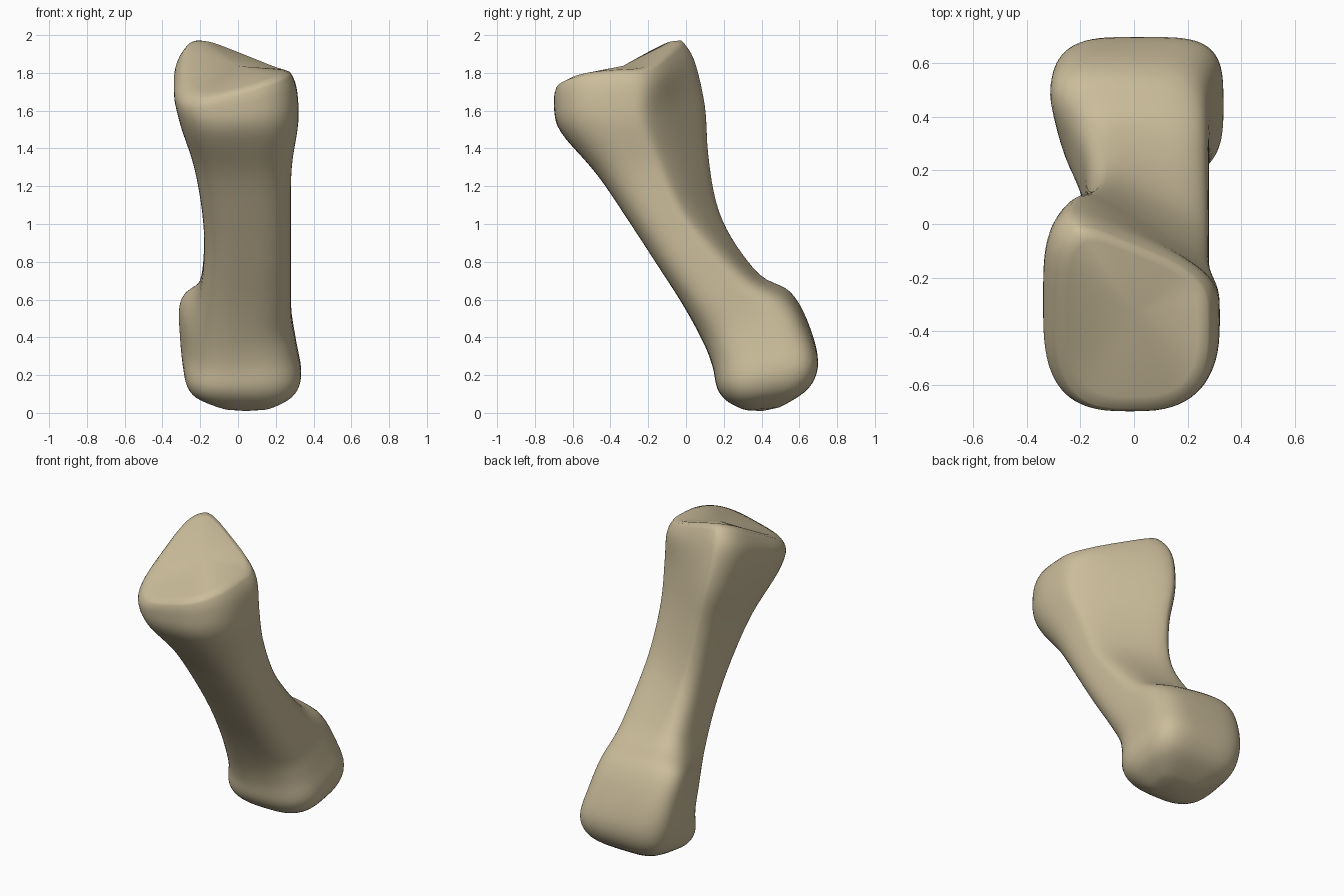
import bpy, bmesh, math
from mathutils import Vector

if "Cube" in bpy.data.objects:
    bpy.data.objects.remove(bpy.data.objects["Cube"], do_unlink=True)

SIDES = 72
FRONT_ROUND, BACK_ROUND = .68, .52

# Bone surface material
mat = bpy.data.materials.new("bone_tan")
mat.use_nodes = True
tan = (0.60, 0.51, 0.33, 1)
mat.diffuse_color = tan
mat.node_tree.nodes["Principled BSDF"].inputs["Base Color"].default_value = tan

# Cross-sections from the upper joint to the lower one:
# front y, front z, back y, back z, min x, max x, back slant, twist, knob flare
SECTIONS = [
    (-.69, 1.71, -.01, 1.95, -.28, .27, .28, .07, 0),
    (-.70, 1.63, .07, 1.85, -.34, .31, .32, .05, 0),
    (-.665, 1.49, .13, 1.62, -.31, .32, .40, .02, 0),
    (-.47, 1.26, .14, 1.38, -.235, .285, .42, 0, 0),
    (-.30, 1.01, .175, 1.13, -.19, .28, .38, 0, 0),
    (-.15, .78, .25, .94, -.18, .28, .26, 0, 0),
    (-.015, .57, .40, .73, -.20, .28, .12, .01, .01),
    (.09, .38, .56, .63, -.22, .285, .05, .03, .12),
    (.14, .25, .655, .46, -.24, .31, .03, .03, .10),
    (.165, .13, .70, .27, -.275, .335, 0, .01, .02),
    (.22, .06, .65, .13, -.23, .29, 0, 0, 0),
    (.31, .015, .50, .03, -.08, .17, 0, 0, 0),
]


def power(c, p):
    return math.copysign(abs(c) ** p, c)


def ring(section):
    fy, fz, by, bz, x0, x1, slant, twist, flare = section
    points = []
    for i in range(SIDES):
        t = math.tau * i / SIDES
        p = BACK_ROUND if math.sin(t) > 0 else FRONT_ROUND
        a, b = power(math.cos(t), p), power(math.sin(t), p)
        v = (1 + b) / 2
        lift = twist * a * (2 * v - 1)
        x = (x0 + x1) / 2 + a * (x1 - x0) / 2 - flare * max(0, -a) * v
        v -= slant * v * v * max(0, a + .7) / 1.7
        points.append(Vector((x, fy + (by - fy) * v, fz + (bz - fz) * v - lift)))
    return points


def spline(p0, p1, p2, p3, t):
    return .5 * (2 * p1 + (p2 - p0) * t + (2 * p0 - 5 * p1 + 4 * p2 - p3) * t * t
                 + (3 * p1 - p0 - 3 * p2 + p3) * t ** 3)


# Shaft with both joint ends, lofted smoothly through the sections
bm = bmesh.new()
keys = [ring(s) for s in SECTIONS]
last = len(keys) - 1
rings = []
for k in range(last):
    near = [keys[max(k - 1, 0)], keys[k], keys[k + 1], keys[min(k + 2, last)]]
    for step in range(5):
        rings.append([spline(*q, step / 5) for q in zip(*near)])
rings.append(keys[-1])
loops = [[bm.verts.new(p) for p in r] for r in rings]
for upper, lower in zip(loops, loops[1:]):
    for i in range(SIDES):
        j = (i + 1) % SIDES
        bm.faces.new((upper[i], lower[i], lower[j], upper[j]))

# Dished upper joint face and rounded lower end
for loop, centre in ((loops[0], (0, -.30, 1.85)), (loops[-1], (.04, .40, 0))):
    tip = bm.verts.new(centre)
    for i in range(SIDES):
        bm.faces.new((loop[i], loop[(i + 1) % SIDES], tip))
bmesh.ops.recalc_face_normals(bm, faces=bm.faces)

mesh = bpy.data.meshes.new("bone")
bm.to_mesh(mesh)
bm.free()
mesh.materials.append(mat)
bone = bpy.data.objects.new("bone", mesh)
bpy.context.collection.objects.link(bone)

# Ease the skin slightly while keeping the joint rim crisp
soften = bone.modifiers.new("soften", "SMOOTH")
soften.factor = .5
soften.iterations = 2

bpy.context.view_layer.objects.active = bone
bone.select_set(True)
bpy.ops.object.modifier_apply(modifier="soften")
bpy.ops.object.shade_smooth_by_angle(angle=math.radians(50))
